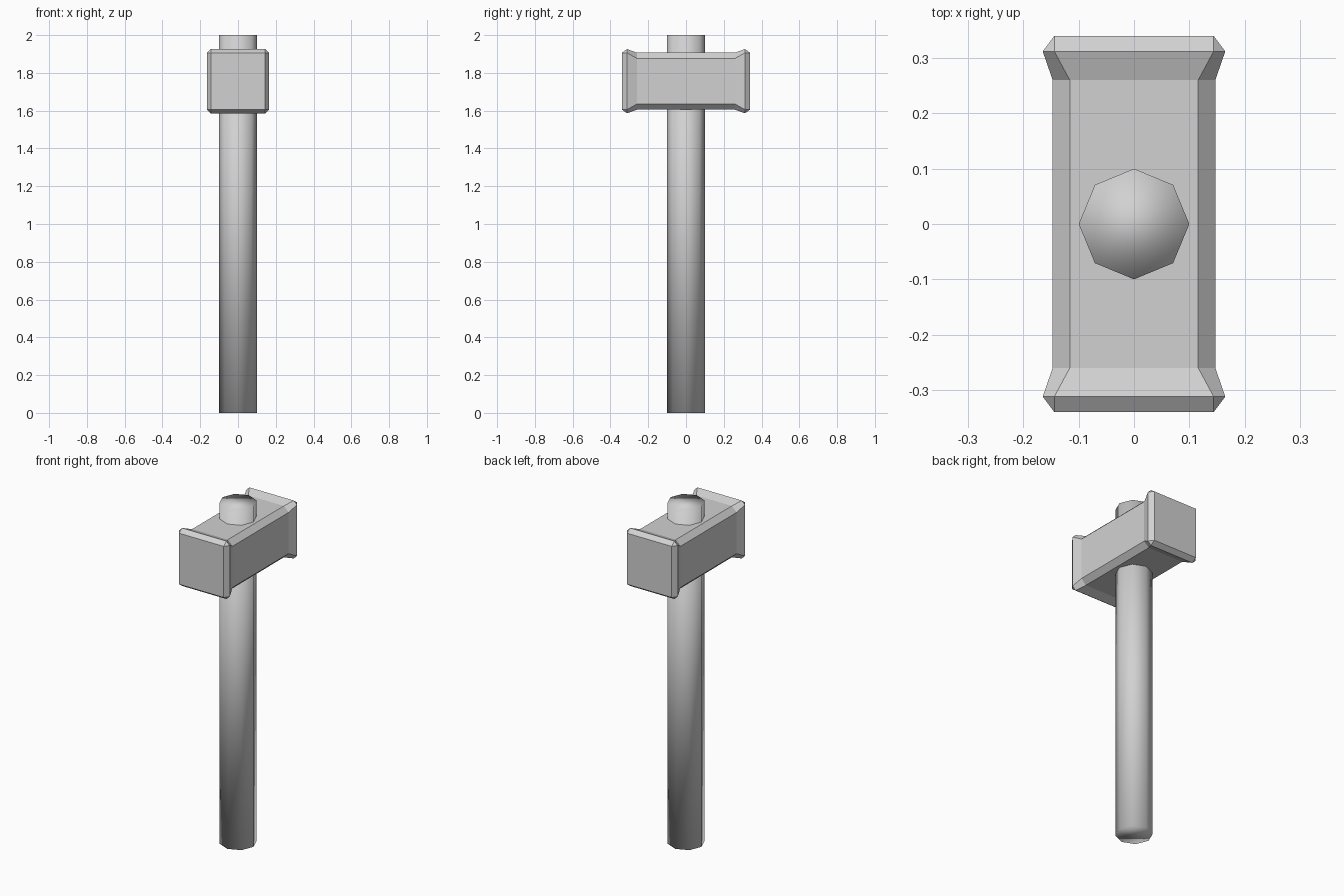
import bpy
import bmesh
from math import cos, sin, tau

cube = bpy.data.objects.get("Cube")
if cube:
    bpy.data.objects.remove(cube, do_unlink=True)

grey = bpy.data.materials.new("plain grey")
grey.use_nodes = True
colour = (0.64, 0.64, 0.64, 1)
grey.diffuse_color = colour
grey.node_tree.nodes["Principled BSDF"].inputs["Base Color"].default_value = colour


def loft(name, rings, smooth):
    """Skin a row of closed rings, capping both ends."""
    bm = bmesh.new()
    loops = [[bm.verts.new(p) for p in ring] for ring in rings]
    for a, b in zip(loops, loops[1:]):
        for i in range(len(a)):
            j = (i + 1) % len(a)
            bm.faces.new((a[i], a[j], b[j], b[i]))
    bm.faces.new(loops[0][::-1])
    bm.faces.new(loops[-1])
    # Paired points at the square striking faces merge into single corners
    bmesh.ops.remove_doubles(bm, verts=bm.verts, dist=0.0005)
    bmesh.ops.recalc_face_normals(bm, faces=bm.faces)
    for face in bm.faces:
        face.smooth = smooth
    mesh = bpy.data.meshes.new(name)
    bm.to_mesh(mesh)
    bm.free()
    mesh.materials.append(grey)
    obj = bpy.data.objects.new(name, mesh)
    bpy.context.collection.objects.link(obj)
    return obj


def chamfered_ring(y, wide, flat_x, tall, flat_z):
    """Rectangle with cut corners, standing across the y axis."""
    quarter = [(wide, flat_z), (flat_x, tall)]
    points = quarter + [(-x, z) for x, z in quarter[::-1]]
    points += [(-x, -z) for x, z in points]
    return [(x, y, z) for x, z in points]


# Handle: eight-sided shaft through the head, smooth all round
handle_rings = [[(0.1 * cos(tau * i / 8), 0.1 * sin(tau * i / 8), z)
                 for i in range(8)] for z in (0, 2)]
loft("handle", handle_rings, True)

# Head: chamfered block flaring to a bevelled square face at each end
half = [(0.26, 0.147, 0.116, 0.151, 0.121),
        (0.312, 0.165, 0.144, 0.17, 0.15),
        (0.34, 0.144, 0.144, 0.15, 0.15)]
sections = [(-s[0], *s[1:]) for s in half[::-1]] + half
head = loft("hammer_head", [chamfered_ring(*s) for s in sections], False)
head.location.z = 1.756
